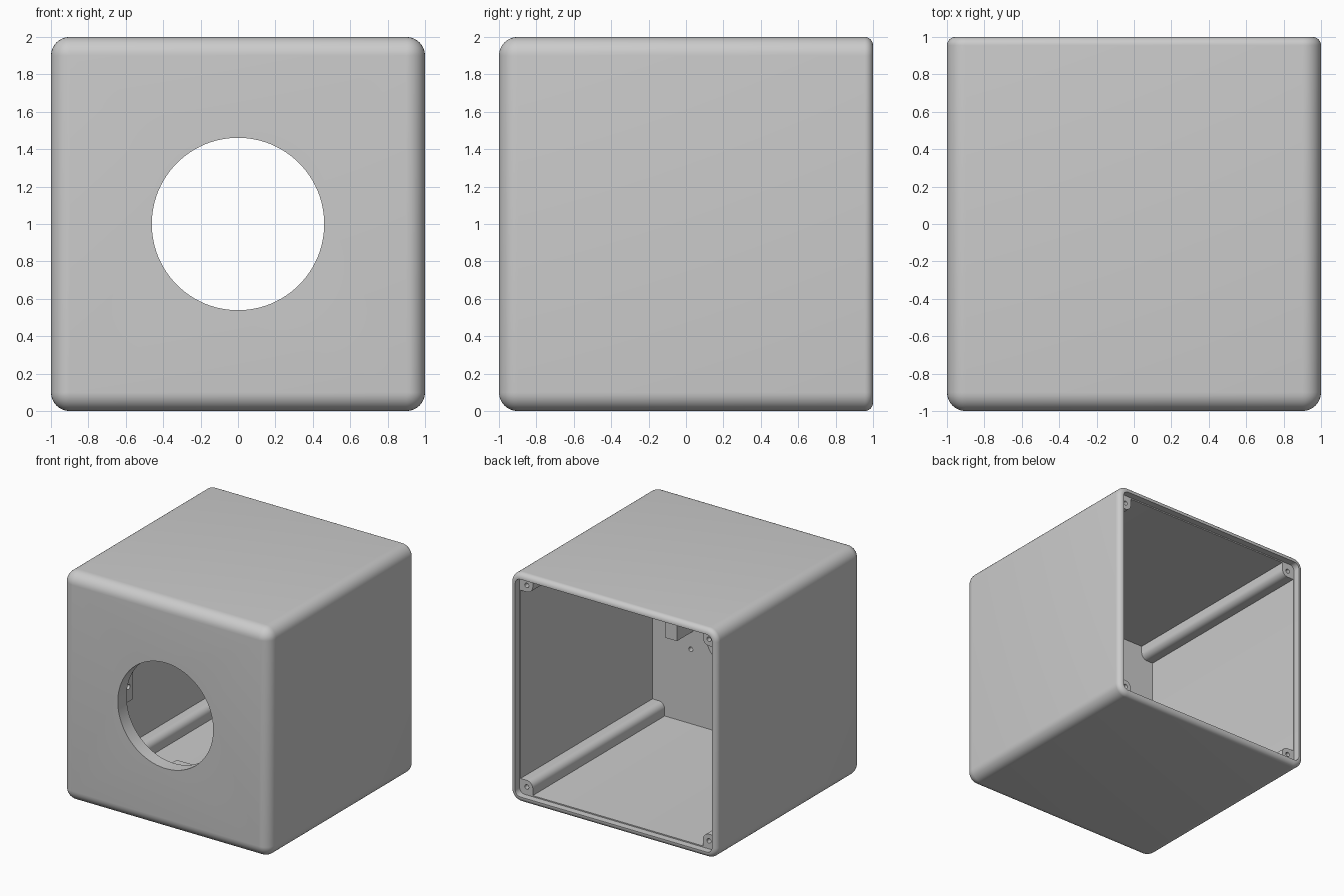
import bpy, bmesh
from math import sin, cos, pi, radians
from mathutils import Matrix, Vector

cube = bpy.data.objects.get("Cube")
if cube:
    bpy.data.objects.remove(cube, do_unlink=True)

grey = bpy.data.materials.new("light grey plastic")
grey.use_nodes = True
grey.diffuse_color = (0.6, 0.6, 0.6, 1)
grey.node_tree.nodes["Principled BSDF"].inputs["Base Color"].default_value = (0.6, 0.6, 0.6, 1)

CORNER = 0.1       # outer edge radius
BACK = 0.045       # smaller radius at the open back
WALL = 0.06        # side wall thickness
INNER_FRONT = -0.88
LEDGE = 0.94       # seat for a back panel
SEG = 8


def finish(name, bm):
    bmesh.ops.remove_doubles(bm, verts=bm.verts, dist=1e-5)
    bmesh.ops.recalc_face_normals(bm, faces=bm.faces)
    mesh = bpy.data.meshes.new(name)
    bm.to_mesh(mesh)
    bm.free()
    obj = bpy.data.objects.new(name, mesh)
    bpy.context.collection.objects.link(obj)
    mesh.materials.append(grey)
    return obj


def activate(obj):
    bpy.ops.object.select_all(action='DESELECT')
    obj.select_set(True)
    bpy.context.view_layer.objects.active = obj


def smooth(obj):
    activate(obj)
    bpy.ops.object.shade_smooth_by_angle(angle=radians(30))


def drill(obj, centre, radius, depth, axis, sides=24):
    """Cut a round hole centred on a point along an axis."""
    bm = bmesh.new()
    turn = Vector((0, 0, 1)).rotation_difference(Vector(axis)).to_matrix().to_4x4()
    bmesh.ops.create_cone(bm, cap_ends=True, segments=sides, radius1=radius, radius2=radius,
                          depth=depth, matrix=Matrix.Translation(centre) @ turn)
    cutter = finish("hole_cutter", bm)
    cutter.hide_render = True
    activate(obj)
    mod = obj.modifiers.new("hole", 'BOOLEAN')
    mod.operation, mod.solver, mod.object = 'DIFFERENCE', 'EXACT', cutter
    bpy.ops.object.modifier_apply(modifier=mod.name)
    bpy.data.objects.remove(cutter, do_unlink=True)


def ring(bm, y, inset):
    """Rounded square across the box, shrunk by an inset."""
    r = max(CORNER - inset, 0)
    c = 1 - inset - r
    verts = []
    for k, (sx, sz) in enumerate([(1, 1), (-1, 1), (-1, -1), (1, -1)]):
        for i in range(SEG + 1):
            a = (k + i / SEG) * pi / 2
            verts.append(bm.verts.new((sx * c + r * cos(a), y, 1 + sz * c + r * sin(a))))
    return verts


# Enclosure: outer skin, back rim, ledge and cavity as one loft
steps = [i / SEG * pi / 2 for i in range(SEG + 1)]
profile = [(-1 + CORNER * (1 - sin(a)), CORNER * (1 - cos(a))) for a in reversed(steps)]
profile += [(1 - BACK * (1 - sin(a)), BACK * (1 - cos(a))) for a in steps]
profile += [(1, 0.05), (LEDGE, 0.05), (LEDGE, WALL), (INNER_FRONT, WALL)]
bm = bmesh.new()
rings = [ring(bm, y, d) for y, d in profile]
for a, b in zip(rings, rings[1:]):
    for i in range(len(a)):
        j = (i + 1) % len(a)
        bm.faces.new((a[i], a[j], b[j], b[i]))
bm.faces.new(rings[0])
bm.faces.new(rings[-1])
enclosure = finish("enclosure", bm)

# Front opening and blind screw holes behind the front panel
drill(enclosure, (0, -0.94, 1), 0.461, 0.4, (0, 1, 0), 96)
for sx in (-1, 1):
    for sz in (-1, 1):
        drill(enclosure, (sx * 0.57, INNER_FRONT, 1 + sz * 0.29), 0.02, 0.12, (0, 1, 0), 16)
smooth(enclosure)

# Corner posts with screw holes in their back ends
POST, R, OVER = 0.88, 0.058, 0.955
for sx, side in ((1, "left"), (-1, "right")):
    for sz, level in ((1, "top"), (-1, "bottom")):
        arc = [(POST - R * sin(a), POST - R * cos(a)) for a in steps]
        outline = [(OVER, OVER), (OVER, POST - R)] + arc + [(POST - R, OVER)]
        # keep the post's outer corner inside the rounded wall
        outline[0] = (0.945, 0.945)
        bm = bmesh.new()
        face = bm.faces.new([bm.verts.new((sx * x, INNER_FRONT - 0.02, 1 + sz * z)) for x, z in outline])
        out = bmesh.ops.extrude_face_region(bm, geom=[face])["geom"]
        moved = [v for v in out if isinstance(v, bmesh.types.BMVert)]
        bmesh.ops.translate(bm, verts=moved, vec=(0, LEDGE - INNER_FRONT + 0.02, 0))
        post = finish(f"{level}_{side}_post", bm)
        drill(post, (sx * POST, LEDGE, 1 + sz * POST), 0.02, 0.3, (0, 1, 0), 16)
        smooth(post)

# Mounting blocks around the opening, each drilled toward its centre
for k, place in enumerate(("left", "top", "right", "bottom")):
    out = Vector((cos(k * pi / 2), 0, sin(k * pi / 2)))
    along = Vector((-out.z, 0, out.x))
    centre = Vector((0, -0.775, 1)) + out * 0.605
    size = [0.11 * abs(out[i]) + 0.26 * abs(along[i]) for i in range(3)]
    size[1] = 0.23
    bm = bmesh.new()
    bmesh.ops.create_cube(bm, size=1, matrix=Matrix.Translation(centre) @ Matrix.Diagonal((*size, 1)))
    block = finish(f"{place}_mounting_block", bm)
    drill(block, centre + Vector((0, 0.05, 0)), 0.022, 0.3, out, 16)
    smooth(block)
